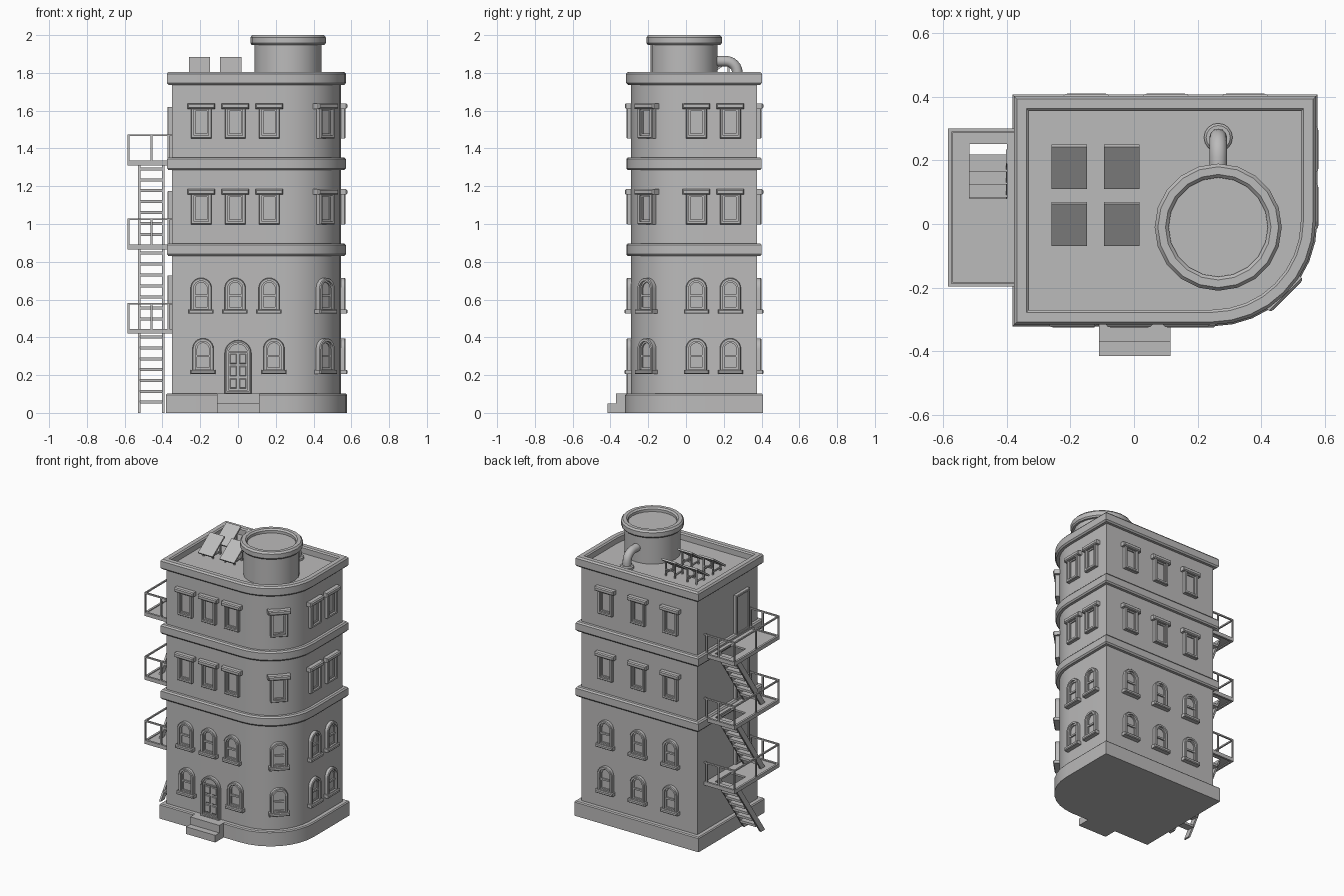
import bpy, bmesh
from math import sin, cos, pi, radians, atan2, hypot
from mathutils import Matrix, Vector

cube = bpy.data.objects.get("Cube")
if cube:
    bpy.data.objects.remove(cube)

grey = bpy.data.materials.new("plain_grey")
grey.use_nodes = True
GREY = (0.5, 0.495, 0.495, 1)
grey.diffuse_color = GREY
grey.node_tree.nodes["Principled BSDF"].inputs["Base Color"].default_value = GREY


def finish(name, bm, smooth=True):
    bmesh.ops.recalc_face_normals(bm, faces=bm.faces)
    mesh = bpy.data.meshes.new(name)
    bm.to_mesh(mesh)
    bm.free()
    mesh.materials.append(grey)
    ob = bpy.data.objects.new(name, mesh)
    bpy.context.collection.objects.link(ob)
    if smooth:
        bpy.ops.object.select_all(action='DESELECT')
        ob.select_set(True)
        bpy.context.view_layer.objects.active = ob
        bpy.ops.object.shade_smooth_by_angle(angle=radians(32))
    return ob


def loft(bm, rings):
    """Skin a list of equal-length rings and cap both ends."""
    rows = [[bm.verts.new(p) for p in ring] for ring in rings]
    n = len(rows[0])
    for a, b in zip(rows, rows[1:]):
        for i in range(n):
            bm.faces.new((a[i], a[(i + 1) % n], b[(i + 1) % n], b[i]))
    bm.faces.new(rows[0][::-1])
    bm.faces.new(rows[-1])


def box(bm, x0, x1, y0, y1, z0, z1):
    size = Matrix.Diagonal((x1 - x0, y1 - y0, z1 - z0, 1))
    centre = Matrix.Translation(((x0 + x1) / 2, (y0 + y1) / 2, (z0 + z1) / 2))
    return bmesh.ops.create_cube(bm, size=1, matrix=centre @ size)["verts"]


# Building plan: a rectangle with one rounded corner
LEFT, RIGHT, FRONT, BACK, RADIUS = -0.35, 0.545, -0.29, 0.375, 0.30
CX, CY = RIGHT - RADIUS, FRONT + RADIUS


def plan(off, z):
    r = RADIUS + off
    arc = [(CX + r * sin(a), CY - r * cos(a), z) for a in (i * pi / 16 for i in range(9))]
    return ([(LEFT - off, FRONT - off, z)] + arc +
            [(RIGHT + off, BACK + off, z), (LEFT - off, BACK + off, z)])


def shell(name, profile):
    bm = bmesh.new()
    loft(bm, [plan(o, z) for o, z in profile])
    return finish(name, bm)


shell("walls", [(0, 0.05), (0, 1.755)])
shell("plinth", [(0.032, 0), (0.032, 0.095), (0.026, 0.102), (-0.02, 0.102)])
for label, z in (("lower", 0.83), ("upper", 1.285)):
    shell(label + "_band", [(-0.01, z), (0.018, z), (0.026, z + 0.01), (0.026, z + 0.058),
                            (0.018, z + 0.068), (-0.01, z + 0.068)])
shell("parapet_and_roof", [(-0.01, 1.737), (0.018, 1.737), (0.027, 1.747), (0.027, 1.795), (0.018, 1.806),
                           (-0.012, 1.806), (-0.02, 1.798), (-0.02, 1.76)])

# Entrance steps
bm = bmesh.new()
box(bm, -0.11, 0.115, -0.415, -0.3, 0, 0.05)
box(bm, -0.11, 0.115, -0.37, -0.28, 0.05, 0.102)
finish("entrance_steps", bm, False)


# Openings are modelled facing the front, then placed on each wall
def arch(w, z0, z1):
    def ring(d, y):
        r = w - d
        top = [(r * cos(a), y, z1 - w + r * sin(a)) for a in (i * pi / 12 for i in range(13))]
        return [(-r, y, z0 + d), (r, y, z0 + d)] + top
    return ring


def rect(w, z0, z1):
    def ring(d, y):
        return [(-w + d, y, z0 + d), (w - d, y, z0 + d), (w - d, y, z1 - d), (-w + d, y, z1 - d)]
    return ring


def framed(bm, ring, width=0.016):
    loft(bm, [ring(0, 0.02), ring(0, -0.02), ring(0.004, -0.025), ring(width, -0.025), ring(width, -0.012),
              ring(width + 0.009, -0.012), ring(width + 0.009, -0.004)])


def rect_window(bm):
    framed(bm, rect(0.055, 0, 0.17))
    lintel = rect(0.073, 0.157, 0.186)
    loft(bm, [lintel(0, 0.02), lintel(0, -0.027), lintel(0.006, -0.034)])


def arched_window(bm):
    framed(bm, arch(0.056, 0.01, 0.19))
    box(bm, -0.04, 0.04, -0.014, 0.01, 0.09, 0.102)
    sill = rect(0.066, 0, 0.023)
    loft(bm, [sill(0, 0.02), sill(0, -0.03), sill(0.005, -0.035)])


def arched_door(bm):
    framed(bm, arch(0.071, 0, 0.285), 0.012)
    for x in (-0.025, 0.025):
        for z in (0.03, 0.095, 0.16):
            panel = rect(0.018, z, z + 0.052)
            loft(bm, [[(px + x, py, pz) for px, py, pz in panel(d, y)]
                      for d, y in ((0, 0), (0, -0.007), (0.004, -0.01))])
    box(bm, -0.055, 0.055, -0.012, 0, 0.218, 0.226)


def landing_door(bm):
    door = rect(0.075, 0, 0.285)
    loft(bm, [door(0, 0.02), door(0, -0.02), door(0.004, -0.024), door(0.014, -0.024), door(0.014, -0.014)])


def place(name, build, spots):
    """spots: (x, y, z, turn in degrees)"""
    first = None
    for x, y, z, turn in spots:
        if first is None:
            bm = bmesh.new()
            build(bm)
            ob = first = finish(name, bm)
        else:
            ob = first.copy()
            bpy.context.collection.objects.link(ob)
        ob.location = (x, y, z)
        ob.rotation_euler.z = radians(turn)


def row(z, front):
    corner = RADIUS * cos(pi / 4)
    return ([(x, FRONT, z, 0) for x in front] + [(CX + corner, CY - corner, z, 45)] +
            [(RIGHT, y, z, 90) for y in (0.055, 0.235)] + [(x, BACK, z, 180) for x in (-0.15, 0.1, 0.35)])


trio = (-0.195, -0.015, 0.165)
place("rectangular_window", rect_window, row(1.453, trio) + row(0.998, trio))
place("arched_window", arched_window, row(0.525, trio) + row(0.205, (-0.185, 0.19)))
place("entrance_door", arched_door, [(0, FRONT, 0.1, 0)])

# Fire escape: landings with railings, joined by steep stairs
FLOORS = (0.443, 0.89, 1.335)
place("landing_door", landing_door, [(LEFT, -0.1, z, -90) for z in FLOORS])
X0, Y0, Y1 = -0.585, -0.197, 0.3
HX0, HX1, HY0, HY1 = -0.517, -0.4, 0.08, 0.252
below = 0
for z in FLOORS:
    bm = bmesh.new()
    for area in ((X0, HX0, Y0, Y1), (HX1, LEFT, Y0, Y1), (HX0, HX1, Y0, HY0), (HX0, HX1, HY1, Y1)):
        box(bm, *area, z - 0.017, z - 0.004)
    for edge in ((X0, X0 + 0.014, Y0, Y1), (X0, LEFT, Y0, Y0 + 0.014), (X0, LEFT, Y1 - 0.014, Y1)):
        box(bm, *edge, z - 0.024, z + 0.002)
    finish("landing", bm, False)

    bm = bmesh.new()
    t, top = 0.01, z + 0.14
    for rail in ((X0, X0 + t, Y0, Y1), (X0, LEFT, Y0, Y0 + t), (X0, LEFT, Y1 - t, Y1)):
        box(bm, *rail, top - 0.01, top)
    mid = (Y0 + Y1) / 2
    for x, y in [(X0, Y0), (X0, mid), (X0, Y1 - t)] + [(x, y) for x in (-0.463, -0.372) for y in (Y0, Y1 - t)]:
        box(bm, x, x + t, y, y + t, z, top)
    finish("railing", bm, False)

    bm = bmesh.new()
    foot, head = (-0.09, below), (0.215, z - 0.008)
    for x in (-0.53, -0.402):
        ring = [(foot[0] - 0.025, foot[1]), (foot[0] + 0.02, foot[1]),
                (head[0] + 0.02, head[1]), (head[0] - 0.025, head[1])]
        loft(bm, [[(px, y, h) for y, h in ring] for px in (x, x + 0.013)])
    for i in range(1, 8):
        f = i / 7.6
        y, h = (a + (b - a) * f for a, b in zip(foot, head))
        box(bm, -0.52, -0.4, y - 0.027, y + 0.027, h - 0.008, h + 0.008)
    finish("stairs", bm, False)
    below = z - 0.004


# Rooftop water tank with its rim and outlet pipe
def turned(name, x, y, profile, sides):
    bm = bmesh.new()
    loft(bm, [[(x + r * cos(2 * pi * i / sides), y + r * sin(2 * pi * i / sides), z) for i in range(sides)]
              for r, z in profile])
    finish(name, bm)


TX, TY = 0.265, -0.01
turned("water_tank", TX, TY, [(0.178, 1.755), (0.178, 1.948), (0.192, 1.948), (0.2, 1.958), (0.2, 1.988),
                              (0.19, 2.0), (0.166, 2.0), (0.156, 1.99), (0.156, 1.972)], 20)
turned("pipe_flange", TX, 0.272, [(0.045, 1.755), (0.045, 1.775), (0.038, 1.782), (0.02, 1.782)], 16)

bm = bmesh.new()
bend, pr, pz = 0.062, 0.028, 1.862
path = [(0.14, pz, 0)]
path += [(0.21 + bend * sin(a), pz - bend * (1 - cos(a)), a) for a in (i * pi / 12 for i in range(7))]
path += [(0.21 + bend, 1.757, pi / 2)]
loft(bm, [[(TX + pr * cos(b), y + pr * sin(b) * sin(a), z + pr * sin(b) * cos(a))
           for b in (i * pi / 6 for i in range(12))] for y, z, a in path])
finish("outlet_pipe", bm)

# Tilted solar panels on legs
for x in (-0.204, -0.038):
    for y in (0.18, 0.0):
        bm = bmesh.new()
        tilt = Matrix.Translation((x, y, 1.832)) @ Matrix.Rotation(atan2(0.094, 0.134), 4, 'X')
        bmesh.ops.transform(bm, matrix=tilt, verts=box(bm, -0.056, 0.056, -0.081, 0.081, -0.006, 0.006))
        for lx in (x - 0.04, x + 0.03):
            box(bm, lx, lx + 0.01, y + 0.04, y + 0.05, 1.755, 1.858)
            box(bm, lx, lx + 0.01, y - 0.04, y - 0.03, 1.755, 1.805)
            box(bm, lx, lx + 0.01, y - 0.04, y + 0.05, 1.777, 1.785)
        box(bm, x - 0.04, x + 0.04, y + 0.042, y + 0.05, 1.8, 1.808)
        finish("solar_panel", bm, False)
